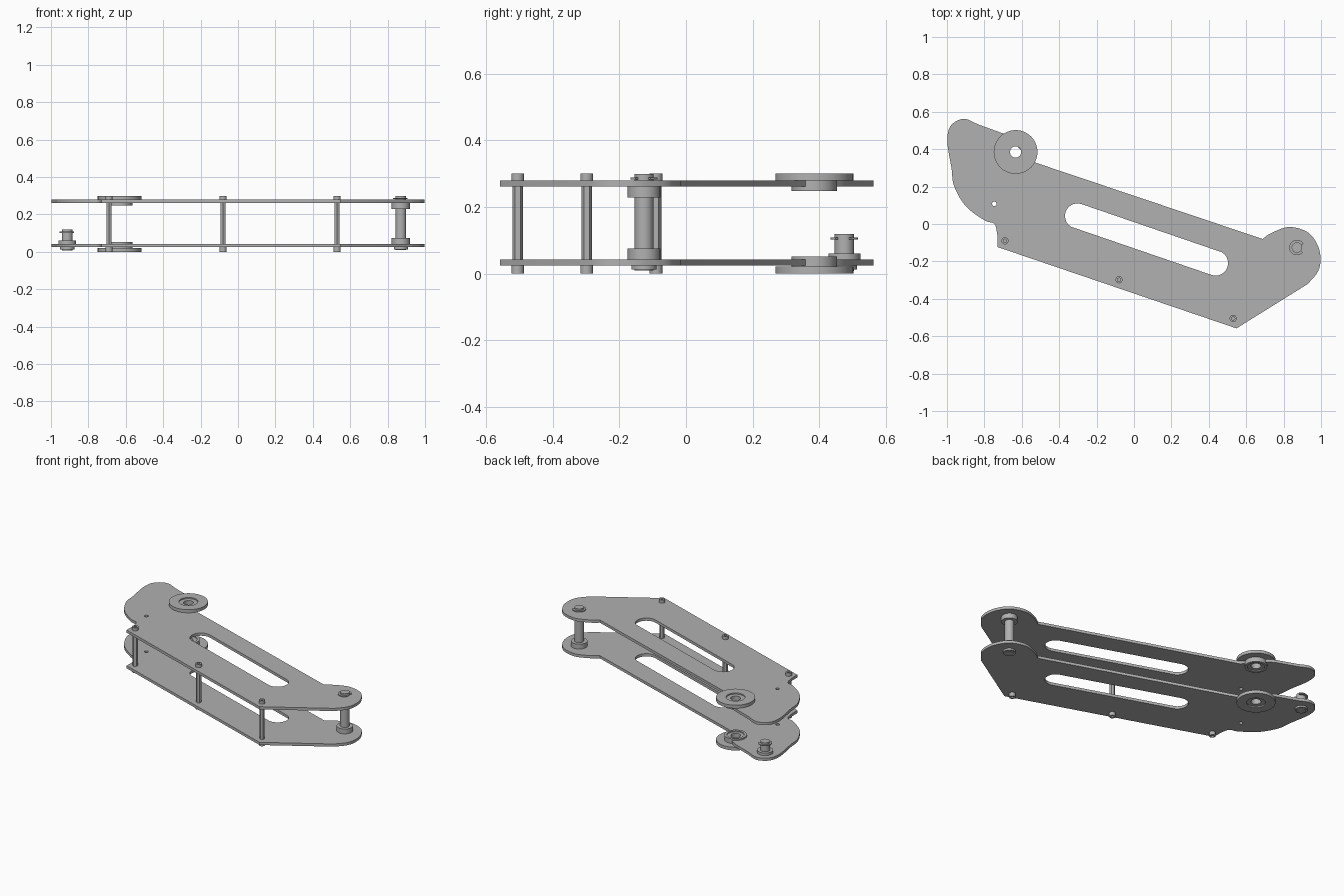
import bpy, bmesh, math
from mathutils import Vector

cube = bpy.data.objects.get("Cube")
if cube:
    bpy.data.objects.remove(cube)

grey = bpy.data.materials.new("plain grey")
grey.use_nodes = True
grey.diffuse_color = (0.44, 0.44, 0.44, 1)
grey.node_tree.nodes["Principled BSDF"].inputs["Base Color"].default_value = grey.diffuse_color


def finish(name, bm, loc=(0, 0, 0)):
    bmesh.ops.remove_doubles(bm, verts=bm.verts, dist=1e-5)
    bmesh.ops.recalc_face_normals(bm, faces=bm.faces)
    mesh = bpy.data.meshes.new(name)
    bm.to_mesh(mesh)
    bm.free()
    mesh.materials.clear()
    mesh.materials.append(grey)
    mesh.shade_smooth()
    mesh.set_sharp_from_angle(angle=math.radians(30))
    ob = bpy.data.objects.new(name, mesh)
    ob.location = loc
    bpy.context.collection.objects.link(ob)
    return ob


def lathe(name, profile, x, y, sides=48):
    """Spin a closed (radius, z) profile about the vertical line at x, y."""
    bm = bmesh.new()
    verts = [bm.verts.new((r, 0, z)) for r, z in profile]
    edges = [bm.edges.new((a, b)) for a, b in zip(verts, verts[1:] + verts[:1])]
    bmesh.ops.spin(bm, geom=verts + edges, cent=(0, 0, 0), axis=(0, 0, 1),
                   angle=math.tau, steps=sides, use_duplicate=False)
    bmesh.ops.dissolve_degenerate(bm, dist=1e-6, edges=bm.edges)
    return finish(name, bm, (x, y, 0))


def rod(name, x, y, r, z0, z1, sides=48):
    bm = bmesh.new()
    bmesh.ops.create_cone(bm, cap_ends=True, segments=sides, radius1=r, radius2=r, depth=z1 - z0)
    return finish(name, bm, (x, y, (z0 + z1) / 2))


def smooth_path(pts, steps=8):
    """Catmull-Rom curve through the points."""
    p = [Vector(q) for q in pts]
    p = [2 * p[0] - p[1]] + p + [2 * p[-1] - p[-2]]
    out = []
    for a, b, c, d in zip(p, p[1:], p[2:], p[3:]):
        for i in range(steps):
            t = i / steps
            out.append((2 * b + (c - a) * t + (2 * a - 5 * b + 4 * c - d) * t ** 2
                        + (3 * b - a - 3 * c + d) * t ** 3) / 2)
    return out + [p[-2]]


def arc(x, y, r, start=0, sweep=math.tau, n=32):
    return [Vector((x + r * math.cos(start + sweep * i / n),
                    y + r * math.sin(start + sweep * i / n))) for i in range(n)]


def slab(name, loops, z0, z1):
    """Extruded flat shape; loops after the first are holes."""
    cu = bpy.data.curves.new(name, "CURVE")
    cu.dimensions = "2D"
    cu.fill_mode = "BOTH"
    cu.extrude = (z1 - z0) / 2
    for loop in loops:
        sp = cu.splines.new("POLY")
        sp.points.add(len(loop) - 1)
        for pt, q in zip(sp.points, loop):
            pt.co = (q[0], q[1], 0, 1)
        sp.use_cyclic_u = True
    tmp = bpy.data.objects.new(name + "_outline", cu)
    bm = bmesh.new()
    mesh = tmp.to_mesh()
    bm.from_mesh(mesh)
    tmp.to_mesh_clear()
    bpy.data.objects.remove(tmp)
    bpy.data.curves.remove(cu)
    return finish(name, bm, (0, 0, (z0 + z1) / 2))


# Side plate outline: two rounded lobes joined by straight edges
left_lobe = smooth_path([(-0.73, -0.06), (-0.746, 0), (-0.80, 0.02), (-0.90, 0.096), (-0.962, 0.203),
                         (-0.976, 0.30), (-0.998, 0.44), (-0.98, 0.525), (-0.91, 0.562),
                         (-0.826, 0.53), (-0.70, 0.484)])
right_lobe = smooth_path([(0.687, -0.08), (0.735, -0.048), (0.83, -0.016), (0.93, -0.045),
                          (0.985, -0.12), (0.997, -0.20), (0.98, -0.26), (0.93, -0.32)])
outline = ([Vector((-0.73, -0.123))] + left_lobe + [Vector((-0.62, 0.36))]
           + right_lobe + [Vector((0.548, -0.558))])

# Long slot, bearing hole and small hole
tilt = math.atan2(-0.252, 0.738)
slot = (arc(-0.302, 0.043, 0.067, tilt + math.pi / 2, math.pi, 16) +
        arc(0.436, -0.209, 0.067, tilt - math.pi / 2, math.pi, 16))
bearing_x, bearing_y = -0.633, 0.385
# The outline detours around the bearing, whose seat covers the opening
corner = outline.index(Vector((-0.62, 0.36)))
outline[corner:corner + 1] = [Vector((-0.66, 0.46)), Vector((-0.55, 0.336))]
small_hole = arc(-0.747, 0.108, 0.012, n=20)
bore = arc(bearing_x, bearing_y, 0.04)

for side, z0 in (("lower", 0.025), ("upper", 0.261)):
    slab(side + "_plate", [outline, slot, small_hole, bore], z0, z0 + 0.018)

# Flanged bearings, mirrored top and bottom
bearing = [(0.03, 0.008), (0.057, 0.008), (0.057, 0), (0.117, 0), (0.117, 0.021), (0.068, 0.021),
           (0.068, 0.052), (0.052, 0.052), (0.052, 0.045), (0.03, 0.045)]
lathe("lower_bearing", bearing, bearing_x, bearing_y)
lathe("upper_bearing", [(r, 0.3 - z) for r, z in bearing], bearing_x, bearing_y)

# Hexagonal spacers with socket screws at both ends
screw = [(0, 0.012), (0.009, 0.012), (0.009, 0), (0.019, 0), (0.019, 0.026), (0, 0.026)]
for i, (x, y) in enumerate([(-0.69, -0.09), (-0.08, -0.298), (0.53, -0.505)], 1):
    rod(f"spacer_{i}", x, y, 0.016, 0.04, 0.263, 6)
    lathe(f"lower_screw_{i}", screw, x, y, 24)
    lathe(f"upper_screw_{i}", [(r, 0.3 - z) for r, z in screw], x, y, 24)


def clip(name, x, y, z):
    """Open retaining ring."""
    outer = arc(x, y, 0.041, 0.5, math.tau - 1, 28)
    inner = arc(x, y, 0.025, 0.5, math.tau - 1, 28)
    slab(name, [outer + inner[::-1]], z, z + 0.006)


# Main pivot pin with collars and a retaining ring
px, py = 0.871, -0.126
rod("pivot_pin", px, py, 0.028, 0.01, 0.299)
rod("pivot_pin_head", px, py, 0.038, 0.013, 0.025)
rod("lower_collar", px, py, 0.049, 0.042, 0.075)
rod("upper_collar", px, py, 0.049, 0.229, 0.262)
clip("pivot_clip", px, py, 0.283)

# Short pin on the lower plate
sx, sy = -0.913, 0.475
rod("short_pin", sx, sy, 0.029, 0.008, 0.119)
rod("short_pin_head", sx, sy, 0.038, 0.013, 0.025)
rod("short_pin_collar", sx, sy, 0.048, 0.042, 0.06)
clip("short_pin_clip", sx, sy, 0.102)
